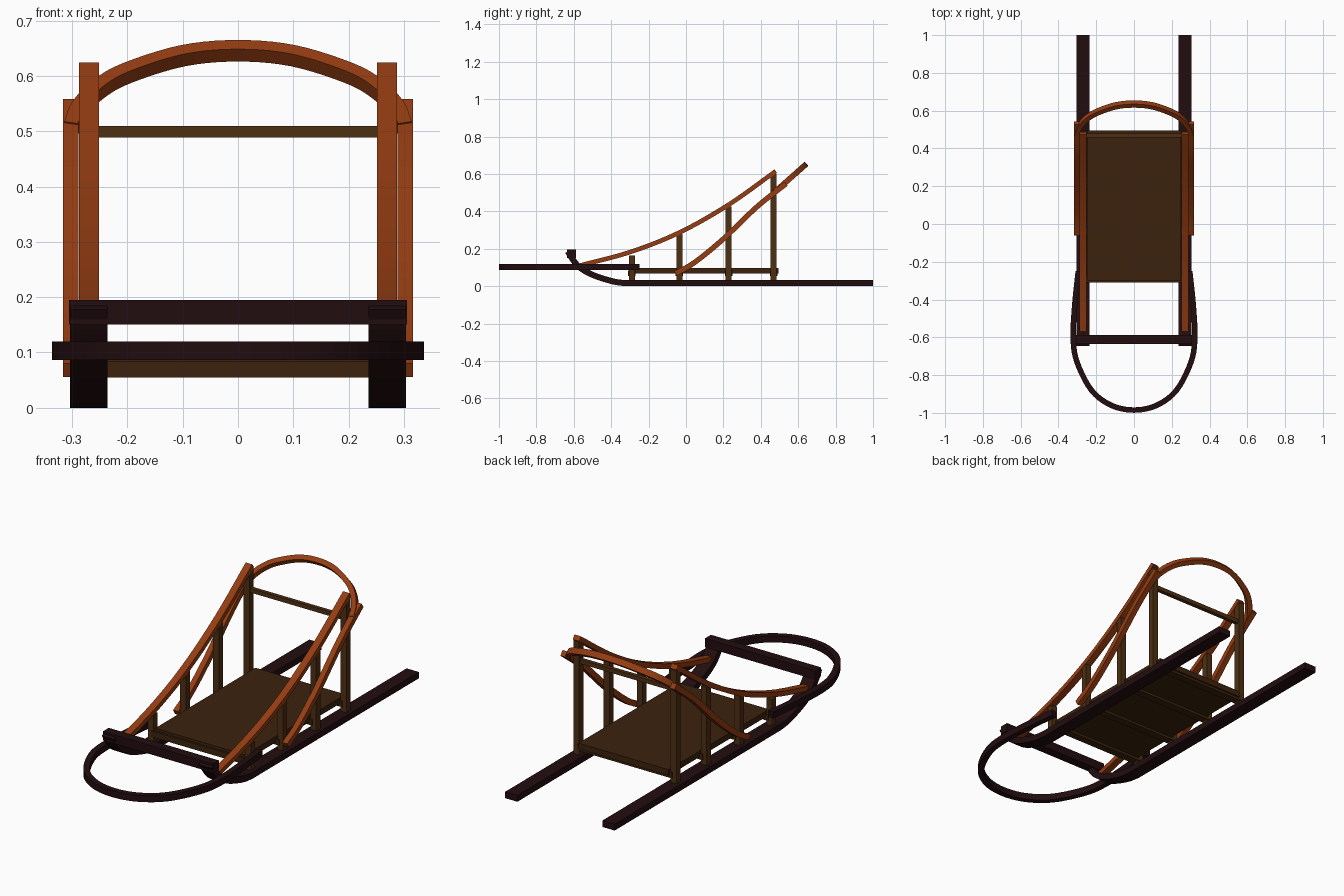
import bpy, bmesh
from mathutils import Vector

if "Cube" in bpy.data.objects:
    bpy.data.objects.remove(bpy.data.objects["Cube"])


def material(name, rgb):
    m = bpy.data.materials.new(name)
    m.diffuse_color = (*rgb, 1)
    m.use_nodes = True
    m.node_tree.nodes["Principled BSDF"].inputs["Base Color"].default_value = m.diffuse_color
    return m


ORANGE = material("orange wood", (0.30, 0.046, 0.006))
BROWN = material("olive brown wood", (0.075, 0.028, 0.006))
DECK = material("dark brown deck", (0.045, 0.016, 0.004))
DARK = material("near black wood", (0.016, 0.004, 0.005))


def finish(name, bm, mat):
    bmesh.ops.recalc_face_normals(bm, faces=bm.faces)
    me = bpy.data.meshes.new(name)
    bm.to_mesh(me)
    bm.free()
    me.materials.append(mat)
    ob = bpy.data.objects.new(name, me)
    bpy.context.collection.objects.link(ob)
    return ob


def box(name, lo, hi, mat):
    bm = bmesh.new()
    bmesh.ops.create_cube(bm, size=1)
    lo, hi = Vector(lo), Vector(hi)
    for v in bm.verts:
        v.co = (lo + hi) / 2 + v.co * (hi - lo)
    return finish(name, bm, mat)


def smooth(pts, n=5):
    """Catmull-Rom curve through the points."""
    p = [Vector(q) for q in pts]
    p = [2 * p[0] - p[1]] + p + [2 * p[-1] - p[-2]]
    out = []
    for a, b, c, d in zip(p, p[1:], p[2:], p[3:]):
        for i in range(n):
            t = i / n
            out.append(0.5 * (2 * b + (c - a) * t + (2 * a - 5 * b + 4 * c - d) * t * t
                              + (3 * b - a - 3 * c + d) * t ** 3))
    return out + [p[-2]]


def sweep(name, path, normal, across, thick, mat):
    """Rectangular bar along a planar path; across runs along the plane normal."""
    n = Vector(normal).normalized()
    bm = bmesh.new()
    rings = []
    for i, p in enumerate(path):
        t = (path[min(i + 1, len(path) - 1)] - path[max(i - 1, 0)]).normalized()
        b = n.cross(t)
        rings.append([bm.verts.new(p + n * across / 2 * s + b * thick / 2 * u)
                      for s, u in ((1, 1), (-1, 1), (-1, -1), (1, -1))])
    for r, q in zip(rings, rings[1:]):
        for k in range(4):
            bm.faces.new((r[k], r[(k + 1) % 4], q[(k + 1) % 4], q[k]))
    bm.faces.new(rings[0])
    bm.faces.new(rings[-1])
    return finish(name, bm, mat)


def mirrored(half):
    """Complete a half path ending on the centre line."""
    return half + [(-x, y, z) for x, y, z in reversed(half[:-1])]


runner = [(-0.632, 0.186), (-0.605, 0.142), (-0.565, 0.098), (-0.5, 0.061),
          (-0.4, 0.028), (-0.33, 0.017), (-0.27, 0.016)]
rail = [(-0.58, 0.107), (-0.3, 0.182), (-0.035, 0.287), (0.23, 0.437), (0.48, 0.615)]
brace = [(-0.055, 0.068), (0.05, 0.13), (0.2, 0.253), (0.38, 0.425), (0.535, 0.548)]
posts = [(-0.29, 0.165), (-0.035, 0.28), (0.228, 0.425), (0.468, 0.6)]

for side, s in (("left", -1), ("right", 1)):
    # runner with upturned nose
    path = smooth([(s * 0.27, y, z) for y, z in runner]) + [Vector((s * 0.27, 1, 0.016))]
    sweep(f"runner_{side}", path, (1, 0, 0), 0.068, 0.032, DARK)
    # curved top rail and lower handle brace
    sweep(f"top_rail_{side}", smooth([(s * 0.27, y, z) for y, z in rail]),
          (1, 0, 0), 0.036, 0.024, ORANGE)
    sweep(f"handle_brace_{side}", smooth([(s * 0.303, y, z) for y, z in brace]),
          (1, 0, 0), 0.028, 0.028, ORANGE)
    # upright posts
    for i, (y, h) in enumerate(posts):
        box(f"post_{side}_{i + 1}", (s * 0.27 - 0.016, y - 0.016, 0.02),
            (s * 0.27 + 0.016, y + 0.016, h), BROWN)

# deck with cross beams beneath
box("deck", (-0.25, -0.3, 0.068), (0.25, 0.495, 0.098), DECK)
for i, (y, h) in enumerate(posts):
    box(f"cross_beam_{i + 1}", (-0.265, y - 0.02, 0.055), (0.265, y + 0.02, 0.085), DECK)

# front and rear cross bars
box("front_bar", (-0.306, -0.635, 0.151), (0.306, -0.588, 0.195), DARK)
box("rear_bar", (-0.27, 0.458, 0.489), (0.27, 0.478, 0.51), BROWN)

# flat front bow
bow = [(0.295, -0.25, 0.103), (0.313, -0.42, 0.103), (0.322, -0.6, 0.103),
       (0.302, -0.73, 0.103), (0.225, -0.88, 0.103), (0.12, -0.96, 0.103), (0, -0.985, 0.103)]
sweep("front_bow", smooth(mirrored(bow)), (0, 0, 1), 0.033, 0.029, DARK)

# tilted handle bow
arch = [(0.302, 0.505), (0.288, 0.54), (0.252, 0.577), (0.2, 0.606), (0.1, 0.637), (0, 0.646)]
arch = [(x, 0.47 + (z - 0.5) * 1.13, z) for x, z in arch]
sweep("handle_bow", smooth(mirrored(arch)), (0, -1, 1.13), 0.03, 0.025, ORANGE)
